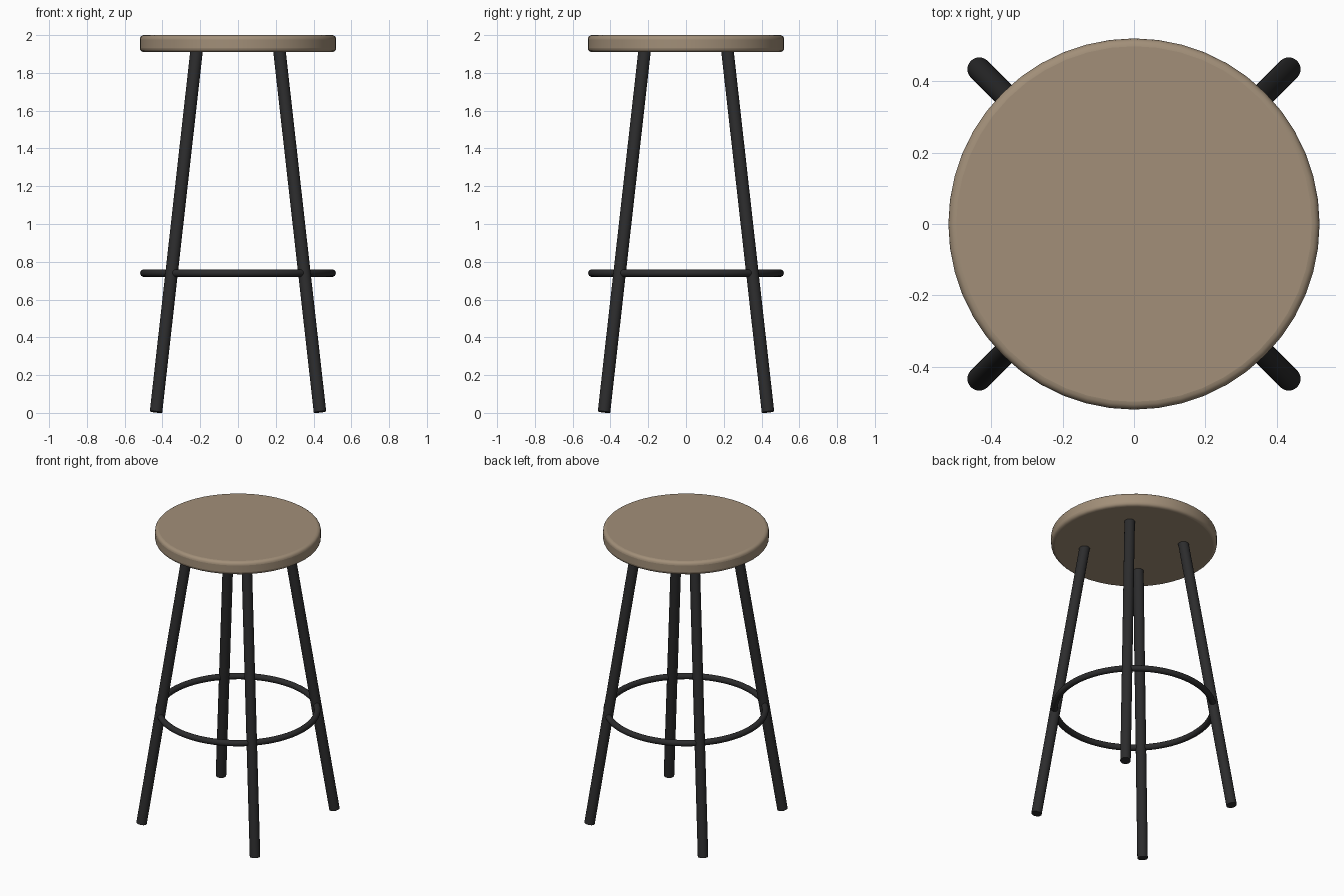
import bpy
import math
from mathutils import Vector

cube = bpy.data.objects.get("Cube")
if cube:
    bpy.data.objects.remove(cube, do_unlink=True)


def make_material(name, rgb):
    mat = bpy.data.materials.new(name)
    mat.use_nodes = True
    colour = (*rgb, 1.0)
    mat.diffuse_color = colour
    bsdf = next(n for n in mat.node_tree.nodes if n.type == "BSDF_PRINCIPLED")
    bsdf.inputs["Base Color"].default_value = colour
    return mat


def finish(name, mat):
    obj = bpy.context.object
    obj.name = name
    obj.data.materials.append(mat)
    bpy.ops.object.shade_smooth_by_angle(angle=math.radians(40))
    return obj


wood = make_material("brown wood", (0.36, 0.275, 0.19))
metal = make_material("black metal", (0.025, 0.025, 0.026))

# Round seat with softened rims
SEAT_BOTTOM, SEAT_TOP = 1.91, 2.0
bpy.ops.mesh.primitive_cylinder_add(
    vertices=48, radius=0.52, depth=SEAT_TOP - SEAT_BOTTOM,
    location=(0, 0, (SEAT_TOP + SEAT_BOTTOM) / 2))
seat = bpy.context.object
bevel = seat.modifiers.new("rounded rim", "BEVEL")
bevel.width = 0.022
bevel.segments = 4
bevel.limit_method = "ANGLE"
bevel.angle_limit = math.radians(40)
finish("seat", wood)

# Four splayed tube legs, ends cut square to the tube
for name, sx, sy in (("front_left_leg", 1, -1), ("front_right_leg", -1, -1),
                     ("back_left_leg", 1, 1), ("back_right_leg", -1, 1)):
    foot = Vector((0.434 * sx, 0.434 * sy, 0.005))
    head = Vector((0.219 * sx, 0.219 * sy, SEAT_BOTTOM + 0.01))
    axis = head - foot
    bpy.ops.mesh.primitive_cylinder_add(
        vertices=24, radius=0.033, depth=axis.length,
        location=(foot + head) / 2,
        rotation=axis.to_track_quat("Z", "Y").to_euler())
    finish(name, metal)

# Footrest ring passing through the legs
bpy.ops.mesh.primitive_torus_add(
    major_segments=64, minor_segments=16,
    major_radius=0.498, minor_radius=0.02, location=(0, 0, 0.74))
finish("footrest_ring", metal)
